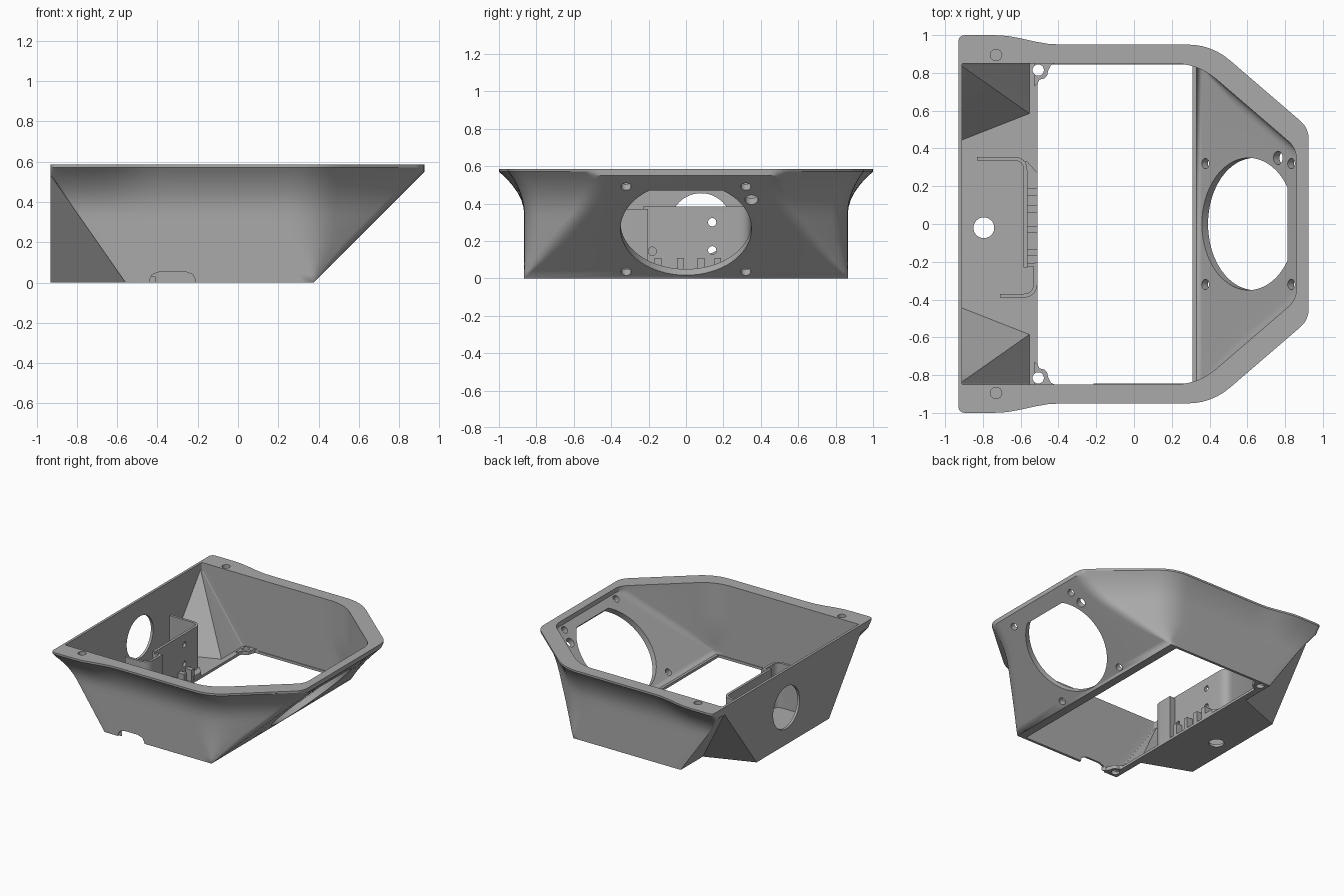
import bpy, bmesh, math
from mathutils import Vector, Matrix

cube = bpy.data.objects.get("Cube")
if cube:
    bpy.data.objects.remove(cube)

grey = bpy.data.materials.new("plain_grey")
grey.use_nodes = True
grey.diffuse_color = (0.4, 0.4, 0.4, 1)
grey.node_tree.nodes["Principled BSDF"].inputs["Base Color"].default_value = (0.4, 0.4, 0.4, 1)


def finish(name, bm):
    bmesh.ops.remove_doubles(bm, verts=bm.verts, dist=0.0005)
    bmesh.ops.recalc_face_normals(bm, faces=bm.faces)
    mesh = bpy.data.meshes.new(name)
    bm.to_mesh(mesh)
    bm.free()
    mesh.materials.append(grey)
    obj = bpy.data.objects.new(name, mesh)
    bpy.context.collection.objects.link(obj)
    return obj


def loft(name, rings):
    """Closed solid through rings that have equal point counts."""
    bm = bmesh.new()
    loops = [[bm.verts.new(p) for p in ring] for ring in rings]
    n = len(loops[0])
    for a, b in zip(loops, loops[1:]):
        for i in range(n):
            j = (i + 1) % n
            bm.faces.new((a[i], a[j], b[j], b[i]))
    bm.faces.new(loops[0])
    bm.faces.new(loops[-1])
    return finish(name, bm)


def prism(name, outline, centre, axis, depth, up=(0, 0, 1)):
    """Outline in (side, up) coordinates, extruded both ways along axis."""
    w = Vector(axis).normalized()
    v = Vector(up)
    u = v.cross(w)
    return loft(name, [[Vector(centre) + u * a + v * b + w * d for a, b in outline]
                       for d in (-depth, depth)])


def circle(r, n=48, limit=9):
    return [(r * math.cos(math.tau * i / n), min(limit, r * math.sin(math.tau * i / n)))
            for i in range(n)]


def rect(a, b):
    return [(-a, -b), (a, -b), (a, b), (-a, b)]


def cut(obj, cutter, operation="DIFFERENCE"):
    mod = obj.modifiers.new(operation.lower(), "BOOLEAN")
    mod.operation = operation
    mod.solver = "EXACT"
    mod.object = cutter
    bpy.context.view_layer.objects.active = obj
    bpy.ops.object.modifier_apply(modifier=mod.name)
    bpy.data.objects.remove(cutter)


def smooth(obj):
    bpy.ops.object.select_all(action="DESELECT")
    obj.select_set(True)
    bpy.context.view_layer.objects.active = obj
    bpy.ops.object.shade_smooth_by_angle(angle=math.radians(25))


def rounded(p, d0, d1, r, n=6):
    """Soft corner at p between the directions d0 and d1."""
    p, a, b = Vector(p), Vector(d0) * r, Vector(d1) * r
    return [p + a * (1 - i / n) ** 2 + b * (i / n) ** 2 for i in range(n + 1)]


CHAMFER = Vector((0.758, -0.652))


def section(z, inner):
    """Horizontal outline of the shell at height z, outside (0) or inside (1)."""
    side = 0.865 - 0.015 * inner
    fan_x = min(0.375 + z, 0.925) - 0.065 * inner
    back = -0.93 + 0.02 * inner
    s = min(z / 0.53, 1)
    foot = -0.56 + 0.02 * inner
    slope = foot + (back - foot) * s
    t = 0 if inner else min(max((z - 0.34) / 0.23, 0), 1) ** 2

    def flare(x):
        k = min(max((-0.4 - x) / 0.33, 0), 1)
        return t * (0.085 + 0.05 * k * k * (3 - 2 * k))

    c = 0.903 - 0.038 * inner + flare(0)
    y = side + flare(0)
    ex = min((c - 0.758 * y) / 0.652, fan_x)
    fan_y = min((c - 0.652 * fan_x) / 0.758, y)
    span = math.hypot(fan_x - ex, y - fan_y)
    r = min(0.13, 0.45 * span)
    pts = [Vector((back, 0.45 - 0.02 * inner + 0.4 * s)),
           Vector((slope, 0.59 - 0.015 * inner + 0.26 * s))]
    pts += rounded((slope, side + flare(slope)), (0, -1), (1, 0), 0.008 + 0.03 * t)
    x0 = pts[-1].x
    for i in range(1, 16):
        x = x0 + (ex - r - x0) * i / 16
        pts.append(Vector((x, side + flare(x))))
    pts += rounded((ex, y), (-1, 0), CHAMFER, r)
    pts += rounded((fan_x, fan_y), -CHAMFER, (0, -1), min(0.06, 0.3 * span))
    pts += [Vector((p.x, -p.y)) for p in reversed(pts)]
    return [(p.x, p.y, z) for p in pts]


# Main shell: flared outside, straight-walled cavity, open bottom
upper = [0.1, 0.2, 0.3, 0.34, 0.38, 0.42, 0.46, 0.5, 0.53, 0.55, 0.57]
shell = loft("shell", [section(z, 0) for z in [0, 0.04] + upper + [0.585]])
cut(shell, loft("cavity", [section(z, 1) for z in [0.02, 0.05] + upper + [0.62]]))
cut(shell, prism("bottom_opening", rect(0.845, 0.08), (-0.1, 0, -0.02), (1, 0, 0), 0.41))

# Fan opening with flat top, and its screw holes, square to the sloping wall
normal = Vector((1, 0, -1)).normalized()
rise = Vector((1, 0, 1)).normalized()
cut(shell, prism("fan_cutter", circle(0.35, 96, 0.29), (0.622, 0, 0.282), normal, 0.12, rise))
for x, y, r in [(0.39, 0.32, 0.027), (0.39, -0.32, 0.027), (0.845, 0.32, 0.027),
                (0.845, -0.32, 0.027), (0.775, 0.35, 0.035)]:
    cut(shell, prism("screw_cutter", circle(r, 24), (x, y, x - 0.335), normal, 0.08, rise))

# Cable hole in the back wall, floor hole, blind rim holes, side notch
cut(shell, prism("cable_cutter", circle(0.165), (-0.92, 0.08, 0.29), (1, 0, 0), 0.05))
cut(shell, prism("floor_cutter", circle(0.055), (-0.795, -0.02, 0), (0, 0, 1), 0.06, (0, 1, 0)))
for s in (-1, 1):
    cut(shell, prism("rim_cutter", circle(0.03, 24), (-0.73, 0.895 * s, 0.585),
                     (0, 0, 1), 0.03, (0, 1, 0)))
notch = [(-0.115, -0.05), (0.115, -0.05), (0.115, 0.01), (0.1, 0.04), (0.06, 0.055),
         (-0.06, 0.055), (-0.1, 0.04), (-0.115, 0.01)]
cut(shell, prism("notch_cutter", notch, (-0.325, -0.86, 0), (0, 1, 0), 0.05))
smooth(shell)

# Screw ears in the bottom corners
for s, label in ((1, "left"), (-1, "right")):
    edge = [(-0.53, 0.855), (-0.41, 0.855), (-0.44, 0.84), (-0.455, 0.81), (-0.46, 0.785),
            (-0.475, 0.77), (-0.5, 0.765), (-0.512, 0.74), (-0.53, 0.73)]
    ear = loft("ear_" + label, [[(x, y * s, z) for x, y in edge] for z in (0.001, 0.03)])
    drill = circle(0.03, 24)
    place = (-0.507, 0.815 * s, 0)
    cut(ear, prism("ear_cutter", drill, place, (0, 0, 1), 0.1, (0, 1, 0)))
    cut(shell, prism("ear_cutter", drill, place, (0, 0, 1), 0.05, (0, 1, 0)))
    smooth(ear)


def strip(name, path, z0, z1, thick):
    """Thin upright wall following a plan path."""
    bm = bmesh.new()
    cols = [(bm.verts.new((x, y, z0)), bm.verts.new((x, y, z1))) for x, y in path]
    for a, b in zip(cols, cols[1:]):
        bm.faces.new((a[0], b[0], b[1], a[1]))
    obj = finish(name, bm)
    mod = obj.modifiers.new("thickness", "SOLIDIFY")
    mod.thickness = thick
    mod.offset = 0
    mod.use_even_offset = True
    bpy.context.view_layer.objects.active = obj
    bpy.ops.object.modifier_apply(modifier=mod.name)
    return obj


# Connector bracket on the floor
turn = [tuple(p) for p in rounded((-0.575, 0.345), (-1, 0), (0, -1), 0.06)]
plate = strip("bracket_plate", [(-0.83, 0.345)] + turn + [(-0.575, -0.23)], 0.015, 0.385, 0.02)
for y, z in ((0.14, 0.3), (0.14, 0.15), (-0.18, 0.145)):
    cut(plate, prism("plate_cutter", circle(0.022, 24), (-0.575, y, z), (1, 0, 0), 0.06))
smooth(plate)
turn = [tuple(p) for p in rounded((-0.521, -0.38), (0, 1), (-1, 0), 0.07)]
tab = strip("bracket_tab", [(-0.575, -0.22), (-0.521, -0.215)] + turn + [(-0.71, -0.38)],
            0.015, 0.37, 0.02)
smooth(tab)
gusset = [(-0.585, 0.33), (-0.565, 0.33), (-0.511, 0.27), (-0.511, 0.18), (-0.585, 0.18)]
loft("bracket_gusset", [[(x, y, z) for x, y in gusset] for z in (0.015, 0.05)])
for i, y in enumerate((0.17, 0.08, -0.03, -0.15)):
    prism("bracket_rib_%d" % i, rect(0.018, 0.05), (-0.542, y, 0.06), (1, 0, 0), 0.03)
